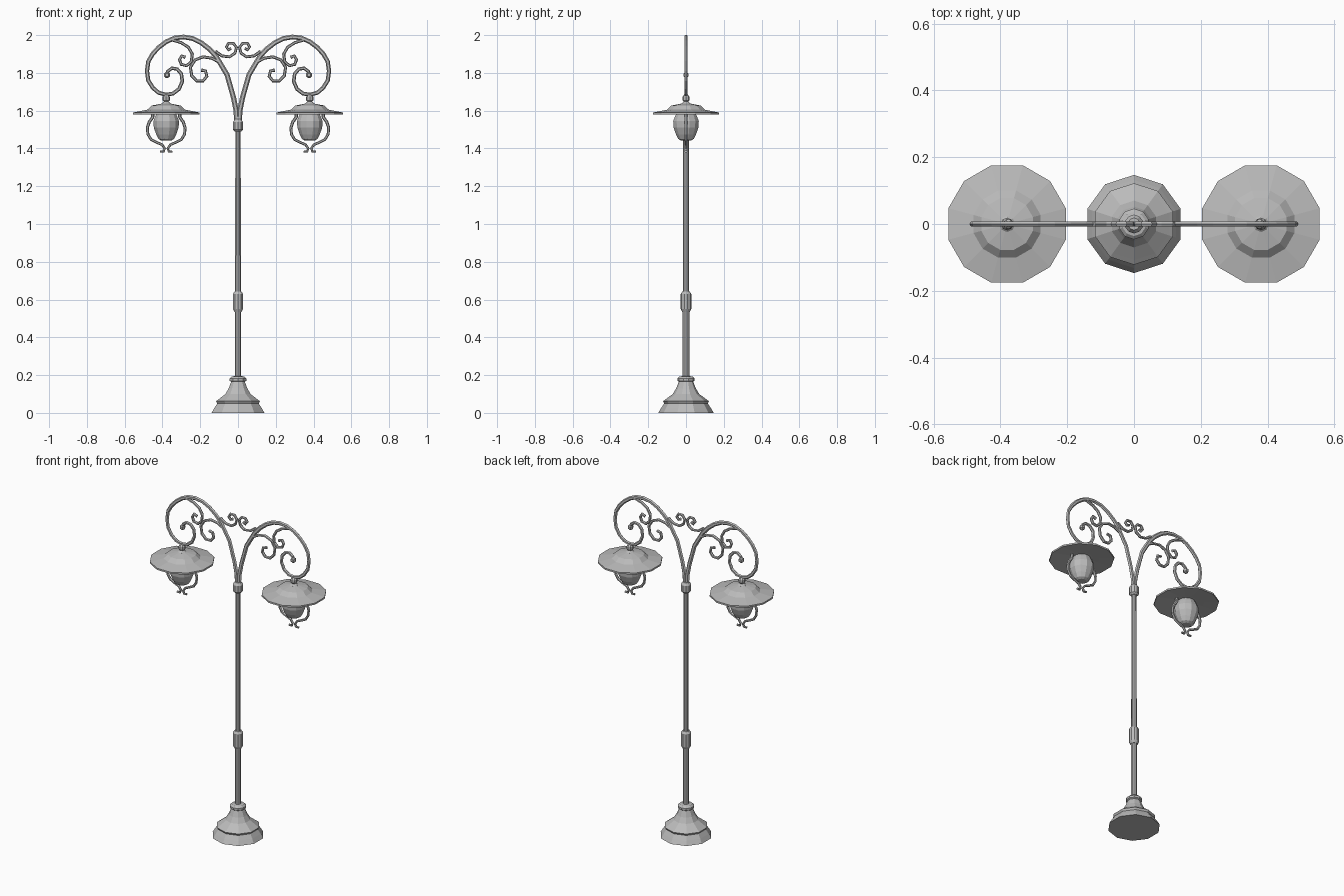
import bpy
import bmesh
from math import pi, sin, cos
from mathutils import Vector

cube = bpy.data.objects.get("Cube")
if cube:
    bpy.data.objects.remove(cube, do_unlink=True)

iron = bpy.data.materials.new("grey iron")
iron.use_nodes = True
iron.diffuse_color = (0.5, 0.5, 0.5, 1)
iron.node_tree.nodes["Principled BSDF"].inputs["Base Color"].default_value = iron.diffuse_color

LAMP_X = 0.38


def finish(name, bm, mirrored):
    """Turn a bmesh into a flat shaded object, optionally mirrored across x."""
    bmesh.ops.recalc_face_normals(bm, faces=bm.faces)
    mesh = bpy.data.meshes.new(name)
    bm.to_mesh(mesh)
    bm.free()
    mesh.materials.append(iron)
    obj = bpy.data.objects.new(name, mesh)
    bpy.context.collection.objects.link(obj)
    if mirrored:
        mod = obj.modifiers.new("Mirror", 'MIRROR')
        mod.use_mirror_merge = False
    return obj


def skin(bm, rings):
    """Bridge a list of vertex rings and cap both ends."""
    count = len(rings[0])
    for a, b in zip(rings, rings[1:]):
        for i in range(count):
            j = (i + 1) % count
            bm.faces.new((a[i], a[j], b[j], b[i]))
    bm.faces.new(rings[0])
    bm.faces.new(rings[-1])


def lathe(name, profile, sides, x=0.0, turn=0.0, mirrored=False):
    """Revolve (radius, height) points around a vertical axis at x."""
    bm = bmesh.new()
    angles = [turn + 2 * pi * i / sides for i in range(sides)]
    rings = [[bm.verts.new((x + r * cos(a), r * sin(a), z)) for a in angles]
             for r, z in profile]
    skin(bm, rings)
    return finish(name, bm, mirrored)


def tube(name, path, start, end, depth=0.009, sides=6):
    """Sweep a tapering oval section along (x, z) points, mirrored across x."""
    bm = bmesh.new()
    pts = [Vector((x, 0, z)) for x, z in path]
    rings = []
    for k, p in enumerate(pts):
        ahead = pts[min(k + 1, len(pts) - 1)]
        behind = pts[max(k - 1, 0)]
        along = (ahead - behind).normalized()
        across = Vector((along.z, 0, -along.x))
        width = start + (end - start) * k / (len(pts) - 1)
        rings.append([bm.verts.new(p + across * width * cos(2 * pi * i / sides)
                                   + Vector((0, depth * sin(2 * pi * i / sides), 0)))
                      for i in range(sides)])
    skin(bm, rings)
    return finish(name, bm, True)


# Post
lathe("base", [(.147, 0), (.132, .025), (.115, .05), (.122, .062), (.108, .072),
               (.07, .1), (.052, .13), (.038, .165), (.046, .17), (.046, .183),
               (.036, .192), (.018, .195)], 10, turn=pi / 2)
lathe("lower_pole", [(.018, .19), (.018, .56)], 10, turn=pi / 2)
lathe("sleeve", [(.02, .535), (.028, .55), (.028, .63), (.02, .642)], 10, turn=pi / 2)
lathe("upper_pole", [(.016, .62), (.015, 1.52)], 10, turn=pi / 2)
lathe("top_collar", [(.018, 1.49), (.028, 1.5), (.028, 1.54), (.018, 1.555)],
      10, turn=pi / 2)

# Main arms with an inward scroll at the lamp end
tube("main_arm", [(.006, 1.53), (.01, 1.6), (.024, 1.67), (.058, 1.79), (.115, 1.886),
                  (.15, 1.925), (.195, 1.96), (.24, 1.982), (.288, 1.99),
                  (.335, 1.985), (.38, 1.965), (.42, 1.935), (.452, 1.9),
                  (.475, 1.86), (.482, 1.81), (.475, 1.76), (.45, 1.72),
                  (.42, 1.695), (.383, 1.685), (.345, 1.69), (.312, 1.715),
                  (.295, 1.755), (.3, 1.795), (.322, 1.82), (.35, 1.825),
                  (.372, 1.808), (.376, 1.785)], .014, .009)
lathe("scroll_tip", [(.004, 1.772), (.016, 1.782), (.016, 1.796), (.004, 1.806)],
      6, x=.376, mirrored=True)

# Ornamental scrolls
tube("outer_scroll", [(.35, 1.975), (.3, 1.96), (.262, 1.935), (.242, 1.9), (.247, 1.86),
                      (.272, 1.838), (.3, 1.845), (.31, 1.87), (.298, 1.89),
                      (.278, 1.882)], .008, .009)
tube("inner_scroll", [(.105, 1.86), (.14, 1.878), (.185, 1.885), (.228, 1.868),
                      (.252, 1.83), (.245, 1.785), (.218, 1.757), (.185, 1.758),
                      (.165, 1.782), (.172, 1.81), (.195, 1.815)], .008, .009)
tube("crown_scroll", [(.12, 1.915), (.085, 1.89), (.045, 1.885), (.016, 1.905),
                      (.008, 1.935), (.025, 1.957), (.05, 1.957), (.062, 1.937),
                      (.05, 1.922), (.036, 1.93)], .008, .008)

# Lamps
lathe("lamp_hanger", [(.01, 1.685), (.019, 1.673), (.019, 1.655), (.012, 1.648),
                      (.024, 1.638), (.024, 1.63)], 8, x=LAMP_X, mirrored=True)
lathe("lamp_shade", [(.022, 1.638), (.08, 1.627), (.104, 1.605), (.182, 1.59),
                     (.182, 1.58), (.1, 1.588), (.06, 1.592)], 12,
      x=LAMP_X, turn=pi / 12, mirrored=True)
lathe("lamp_glass", [(.05, 1.59), (.06, 1.57), (.07, 1.545), (.068, 1.51), (.055, 1.475),
                     (.042, 1.45), (.028, 1.442)], 12,
      x=LAMP_X, turn=pi / 12, mirrored=True)

# Cage arms on both sides of each glass
cage = [(.07, 1.59), (.072, 1.565), (.09, 1.54), (.1, 1.51), (.097, 1.475),
        (.08, 1.447), (.05, 1.432), (.022, 1.42), (.008, 1.4), (.014, 1.383),
        (.032, 1.384)]
for side, label in ((1, "outer"), (-1, "inner")):
    tube(label + "_cage_arm", [(LAMP_X + side * x, z) for x, z in cage], .009, .006, .008)
